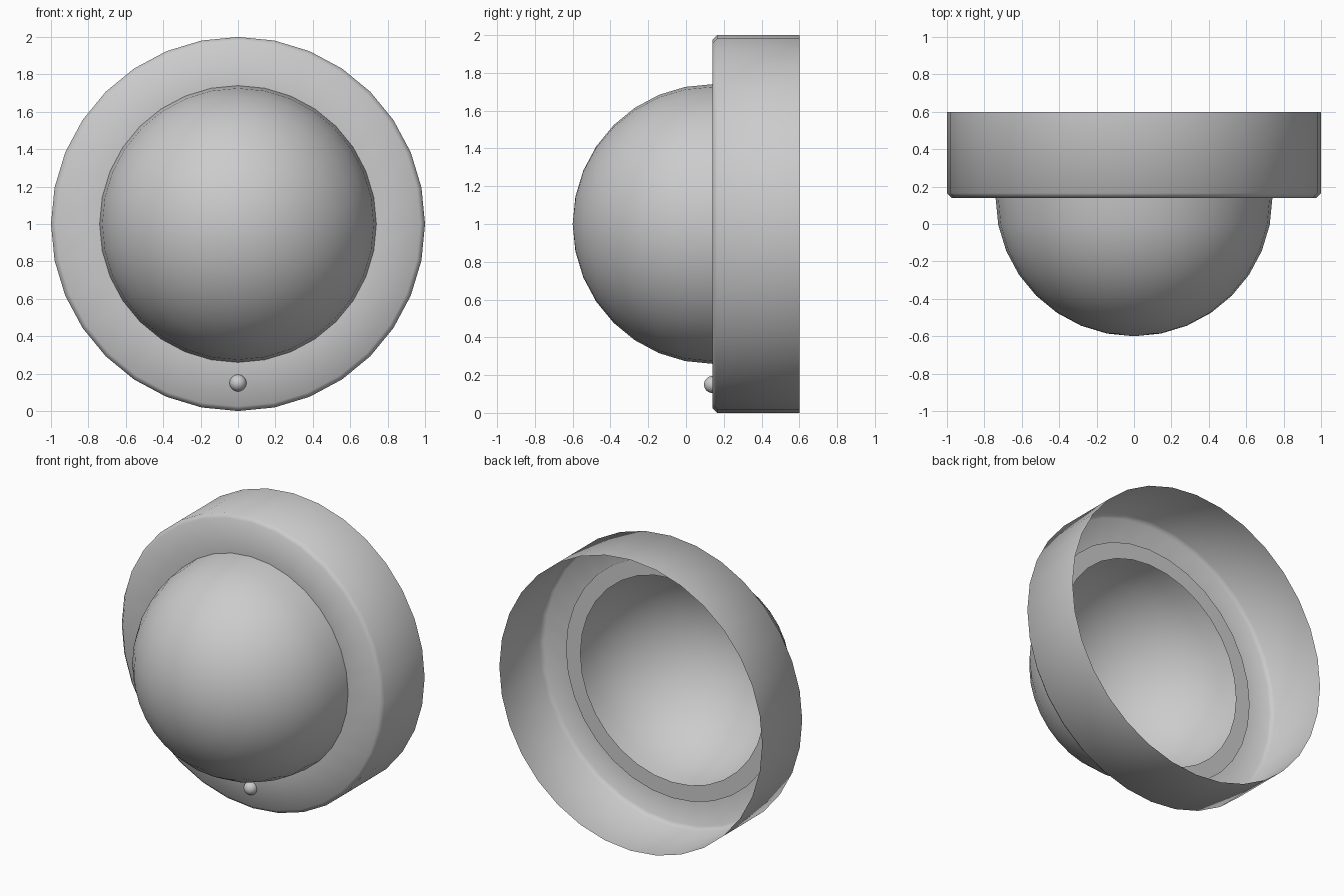
import bpy, bmesh
from math import sin, cos, pi, radians

if "Cube" in bpy.data.objects:
    bpy.data.objects.remove(bpy.data.objects["Cube"])


def lathe(name, profile, centre, sides=32, angle=180):
    """Spin (radius, y) points round the y axis through centre (x, z)."""
    bm = bmesh.new()
    cx, cz = centre
    rings = []
    for r, y in profile:
        if r < 1e-6:
            rings.append([bm.verts.new((cx, y, cz))] * sides)
        else:
            rings.append([bm.verts.new((cx + r * cos(2 * pi * i / sides), y,
                                        cz + r * sin(2 * pi * i / sides)))
                          for i in range(sides)])
    for a, b in zip(rings, rings[1:]):
        for i in range(sides):
            j = (i + 1) % sides
            corners = list(dict.fromkeys((a[i], b[i], b[j], a[j])))
            bm.faces.new(corners)
    bm.normal_update()
    me = bpy.data.meshes.new(name)
    bm.to_mesh(me)
    bm.free()
    ob = bpy.data.objects.new(name, me)
    bpy.context.collection.objects.link(ob)
    bpy.ops.object.select_all(action='DESELECT')
    ob.select_set(True)
    bpy.context.view_layer.objects.active = ob
    bpy.ops.object.shade_smooth_by_angle(angle=radians(angle))
    return ob


def dome_profile(radius, y, steps):
    """Quarter arc from the front pole back to the rim."""
    return [(radius * sin(pi / 2 * k / steps), y - radius * cos(pi / 2 * k / steps))
            for k in range(steps + 1)]


FACE = 0.14  # y of the front plate

# Housing: open-backed shell with a chamfered front edge and a round opening
lathe("housing", [(0.735, FACE), (0.975, FACE), (1.0, FACE + 0.025), (1.0, 0.6)], (0, 1), angle=60)

# Dome: hollow lens
lathe("dome_lens", dome_profile(0.74, FACE, 8), (0, 1))

# Flat ring holding the lens from behind
lathe("retaining_ring", [(0.70, FACE + 0.008), (0.81, FACE + 0.008)], (0, 1))

# Small indicator light under the dome
lathe("indicator_light", dome_profile(0.045, FACE, 8), (0, 0.15))
